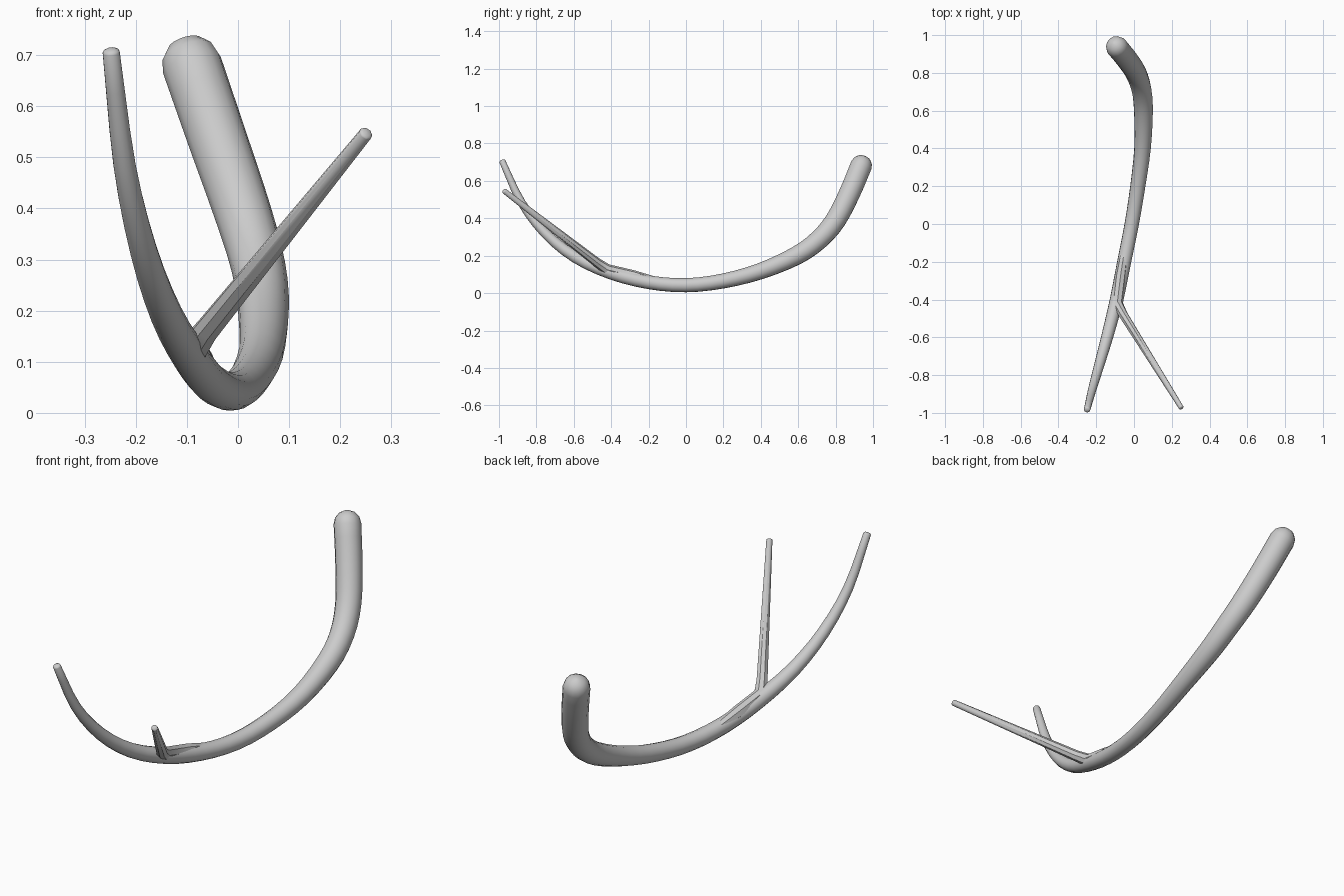
import bpy, bmesh, math
from mathutils import Vector

if "Cube" in bpy.data.objects:
    bpy.data.objects.remove(bpy.data.objects["Cube"])


def smooth_path(pts, steps):
    """Catmull-Rom through (x, y, z, radius) points."""
    p = [Vector(q) for q in pts]
    p = [2 * p[0] - p[1]] + p + [2 * p[-1] - p[-2]]
    out = []
    for i in range(1, len(p) - 2):
        a, b, c, d = p[i - 1:i + 3]
        for s in range(steps):
            t = s / steps
            out.append(0.5 * (2 * b + (c - a) * t + (2 * a - 5 * b + 4 * c - d) * t * t
                              + (3 * b - a - 3 * c + d) * t ** 3))
    return out + [p[-2]]


def round_end(ring, outward, reach):
    """Extra rings that close an end; reach is the dome depth over radius."""
    c, r = ring.to_3d(), ring.w
    res = []
    for k in (1, 2, 3):
        a = math.radians(k * 28)
        res.append((c + outward * r * reach * math.sin(a), r * math.cos(a)))
    return res


def tube(name, pts, sides, steps=1, dome_start=1.0, dome_end=0.5):
    path = smooth_path(pts, steps)
    c = [q.to_3d() for q in path]
    d0, d1 = (c[0] - c[1]).normalized(), (c[-1] - c[-2]).normalized()
    rings = round_end(path[0], d0, dome_start)[::-1]
    rings += [(q.to_3d(), q.w) for q in path]
    rings += round_end(path[-1], d1, dome_end)
    bm = bmesh.new()
    loops, side = [], Vector((1, 0, 0))
    for i, (co, r) in enumerate(rings):
        t = (rings[min(i + 1, len(rings) - 1)][0] - rings[max(i - 1, 0)][0]).normalized()
        side = (side - t * side.dot(t)).normalized()
        up = t.cross(side)
        loops.append([bm.verts.new(co + r * (math.cos(a) * side + math.sin(a) * up))
                      for a in (2 * math.pi * k / sides for k in range(sides))])
    for a, b in zip(loops, loops[1:]):
        for k in range(sides):
            n = (k + 1) % sides
            bm.faces.new((a[k], a[n], b[n], b[k]))
    bm.faces.new(loops[0][::-1])
    bm.faces.new(loops[-1])
    bmesh.ops.recalc_face_normals(bm, faces=bm.faces)
    me = bpy.data.meshes.new(name)
    bm.to_mesh(me)
    bm.free()
    ob = bpy.data.objects.new(name, me)
    bpy.context.collection.objects.link(ob)
    bpy.context.view_layer.objects.active = ob
    ob.select_set(True)
    bpy.ops.object.shade_smooth_by_angle(angle=math.radians(40))
    ob.select_set(False)
    return ob


# Main curved limb, thick rounded end to thin tip
tube("main_limb", [
    (-0.09, 0.936, 0.68, 0.059), (-0.04, 0.875, 0.535, 0.058), (0.01, 0.80, 0.39, 0.056),
    (0.04, 0.71, 0.285, 0.053), (0.05, 0.59, 0.20, 0.050), (0.045, 0.40, 0.118, 0.044),
    (0.02, 0.20, 0.065, 0.040), (-0.012, 0.0, 0.042, 0.038), (-0.052, -0.20, 0.058, 0.037),
    (-0.092, -0.40, 0.108, 0.036), (-0.14, -0.59, 0.192, 0.032), (-0.185, -0.75, 0.318, 0.027),
    (-0.222, -0.88, 0.485, 0.022), (-0.248, -0.982, 0.705, 0.017)],
    sides=14, steps=3)

# Straight side twig with its tapering root blended into the limb
tube("side_twig", [
    (-0.05, -0.14, 0.058, 0.022), (-0.071, -0.28, 0.092, 0.030), (-0.088, -0.42, 0.125, 0.030),
    (-0.06, -0.475, 0.163, 0.025), (0.25, -0.972, 0.546, 0.014)],
    sides=8, dome_end=0.4)
